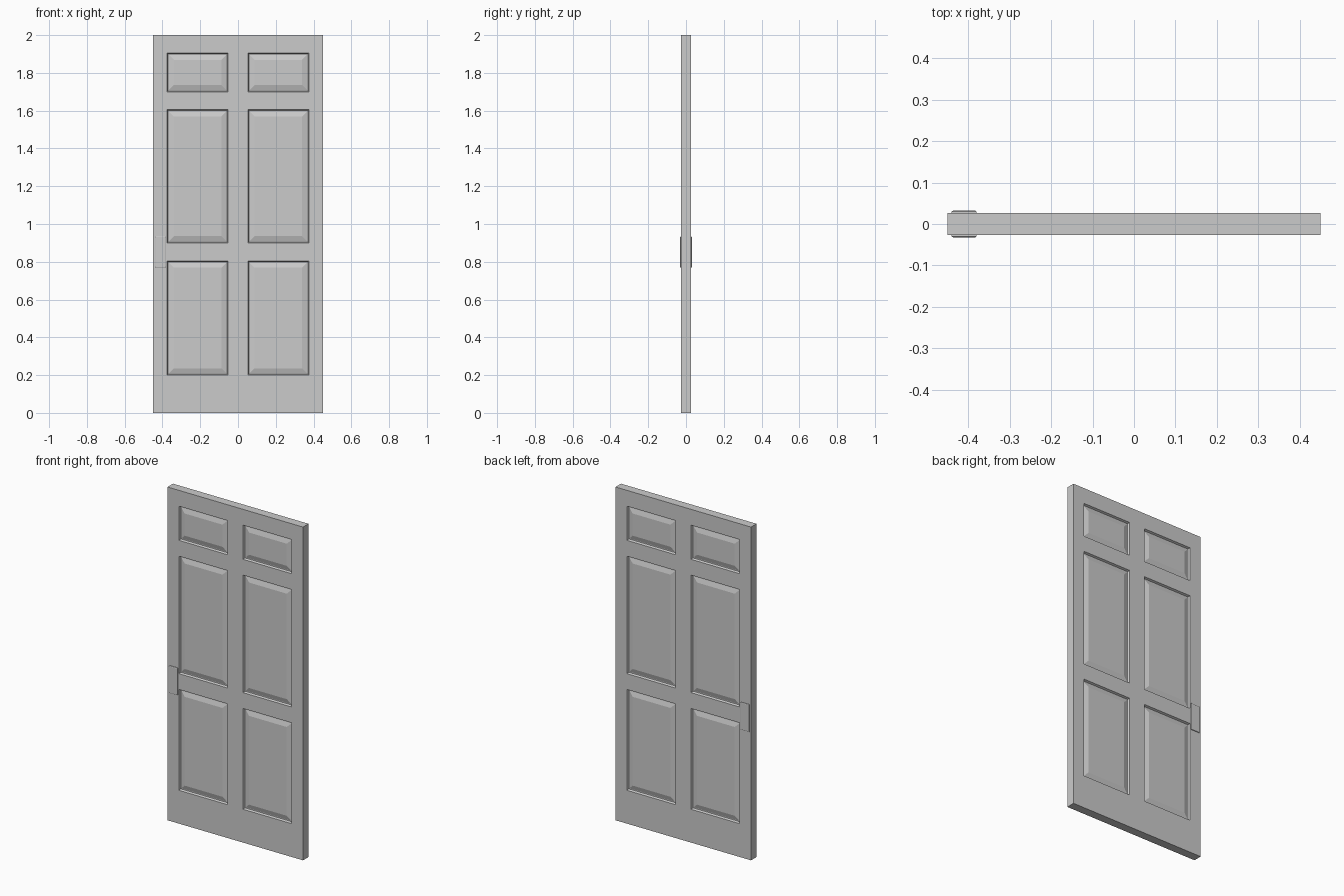
import bpy
import bmesh

if "Cube" in bpy.data.objects:
    bpy.data.objects.remove(bpy.data.objects["Cube"])

HALF = 0.026                                   # half the door thickness
XS = [-0.45, -0.375, -0.052, 0.052, 0.375, 0.45]
ZS = [0, 0.2, 0.805, 0.9, 1.605, 1.7, 1.905, 2]
# Panel moulding: (inset from opening, depth below the door face)
PROFILE = [(0, 0), (0.005, 0.012), (0.010, 0.012), (0.036, 0.004)]


def finish(bm, name):
    bmesh.ops.remove_doubles(bm, verts=bm.verts, dist=1e-5)
    bmesh.ops.recalc_face_normals(bm, faces=bm.faces)
    mesh = bpy.data.meshes.new(name)
    bm.to_mesh(mesh)
    bm.free()
    obj = bpy.data.objects.new(name, mesh)
    bpy.context.collection.objects.link(obj)
    return obj


def quad(bm, points):
    bm.faces.new([bm.verts.new(p) for p in points])


def ring(x0, x1, z0, z1, inset, y):
    return [(x0 + inset, y, z0 + inset), (x1 - inset, y, z0 + inset),
            (x1 - inset, y, z1 - inset), (x0 + inset, y, z1 - inset)]


# Door leaf with raised panels on both faces
bm = bmesh.new()
for side in (-1, 1):
    for i in range(len(XS) - 1):
        for j in range(len(ZS) - 1):
            cell = (XS[i], XS[i + 1], ZS[j], ZS[j + 1])
            if i % 2 and j % 2:
                rings = [ring(*cell, a, side * (HALF - d)) for a, d in PROFILE]
                for a, b in zip(rings, rings[1:]):
                    for k in range(4):
                        n = (k + 1) % 4
                        quad(bm, (a[k], a[n], b[n], b[k]))
                quad(bm, rings[-1])
            else:
                quad(bm, ring(*cell, 0, side * HALF))

# Door edges
for z in (ZS[0], ZS[-1]):
    for a, b in zip(XS, XS[1:]):
        quad(bm, ((a, -HALF, z), (b, -HALF, z), (b, HALF, z), (a, HALF, z)))
for x in (XS[0], XS[-1]):
    for a, b in zip(ZS, ZS[1:]):
        quad(bm, ((x, -HALF, a), (x, -HALF, b), (x, HALF, b), (x, HALF, a)))
finish(bm, "door_leaf")

# Lock plates on both faces, with chamfered outer rims
for side, name in ((-1, "front_lock_plate"), (1, "back_lock_plate")):
    bm = bmesh.new()
    cell = (-0.44, -0.38, 0.77, 0.933)
    rings = [ring(*cell, a, side * y)
             for a, y in ((0, HALF - 0.002), (0, 0.030), (0.003, 0.032))]
    for a, b in zip(rings, rings[1:]):
        for k in range(4):
            n = (k + 1) % 4
            quad(bm, (a[k], a[n], b[n], b[k]))
    quad(bm, rings[0])
    quad(bm, rings[-1])
    finish(bm, name)
